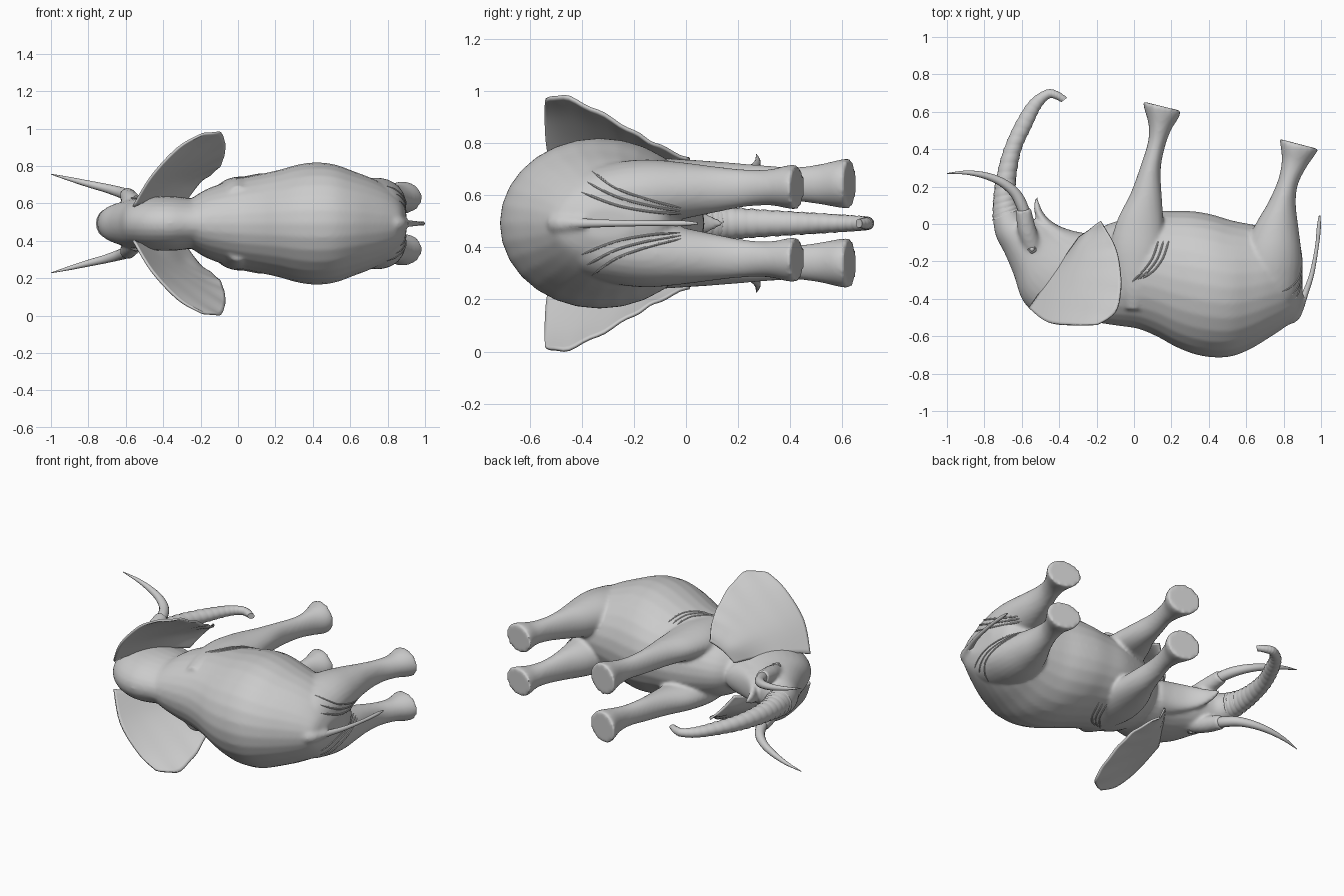
import bpy, bmesh, math
from mathutils import Vector

MID = 0.492  # height of the symmetry plane: the animal lies on its side

old = bpy.data.objects.get("Cube")
if old:
    bpy.data.objects.remove(old, do_unlink=True)

skin = bpy.data.materials.new("plain grey")
skin.use_nodes = True
GREY = (0.6, 0.6, 0.6, 1)
skin.diffuse_color = GREY
skin.node_tree.nodes["Principled BSDF"].inputs["Base Color"].default_value = GREY


def select(ob):
    bpy.ops.object.select_all(action='DESELECT')
    ob.select_set(True)
    bpy.context.view_layer.objects.active = ob


def finish(bm, name, angle=40):
    bmesh.ops.recalc_face_normals(bm, faces=bm.faces)
    me = bpy.data.meshes.new(name)
    bm.to_mesh(me)
    bm.free()
    me.materials.append(skin)
    ob = bpy.data.objects.new(name, me)
    bpy.context.collection.objects.link(ob)
    select(ob)
    bpy.ops.object.shade_smooth_by_angle(angle=math.radians(angle))
    return ob


def spline(pts, steps):
    """Catmull-Rom interpolation of equally long tuples."""
    out = []
    for i in range(len(pts) - 1):
        a, b, c, d = (pts[max(0, min(len(pts) - 1, i + k))] for k in (-1, 0, 1, 2))
        for s in range(steps):
            t = s / steps
            out.append([q + 0.5 * t * (r - p + t * (2*p - 5*q + 4*r - u + t * (3*(q - r) + u - p)))
                        for p, q, r, u in zip(a, b, c, d)])
    out.append(list(pts[-1]))
    return out


def skin_rings(bm, rings):
    n = len(rings[0])
    for r, q in zip(rings, rings[1:]):
        for j in range(n):
            bm.faces.new((r[j], r[(j + 1) % n], q[(j + 1) % n], q[j]))
    bm.faces.new(rings[0])
    bm.faces.new(rings[-1])


def loft(bm, ribs, n=28, steps=4, ripple=0.0):
    """Rib: x, y of one edge, x, y of the other edge, side offset, half width."""
    rings = []
    for k, (x1, y1, x2, y2, off, w) in enumerate(spline(ribs, steps)):
        g = 1 + (ripple if k % 3 == 0 else 0)
        ring = []
        for j in range(n):
            a = 2 * math.pi * j / n
            c, s = math.cos(a) * g, math.sin(a) * g
            ring.append(bm.verts.new(((x1 + x2) / 2 + c * (x1 - x2) / 2,
                                      (y1 + y2) / 2 + c * (y1 - y2) / 2,
                                      MID + off + s * w)))
        rings.append(ring)
    skin_rings(bm, rings)


def tube(bm, pts, n=14, steps=5):
    """Round tube through points x, y, z offset, radius."""
    path = spline(pts, steps)
    rings = []
    for i, p in enumerate(path):
        d = Vector(path[min(i + 1, len(path) - 1)][:3]) - Vector(path[max(i - 1, 0)][:3])
        u = d.cross(Vector((0.3, 0.2, 1))).normalized()
        v = d.cross(u).normalized()
        c = Vector((p[0], p[1], MID + p[2]))
        rings.append([bm.verts.new(c + p[3] * (math.cos(a) * u + math.sin(a) * v))
                      for a in (2 * math.pi * j / n for j in range(n))])
    skin_rings(bm, rings)


def flip(pts, side, k):
    return [p[:k] + (p[k] * side,) + p[k + 1:] for p in pts]


# Torso, head, jaw, tusk sockets and legs, fused into one skin
bm = bmesh.new()
torso = [(-.27, -.51, -.25, -.08, .125), (-.18, -.53, -.18, -.02, .178), (-.08, -.545, -.08, .02, .217),
         (.02, -.56, .02, .05, .245), (.12, -.60, .12, .07, .265), (.22, -.655, .22, .07, .287),
         (.32, -.695, .32, .068, .315), (.42, -.713, .42, .05, .327), (.52, -.708, .52, .02, .315),
         (.62, -.67, .62, .0, .279), (.72, -.61, .72, -.02, .24), (.81, -.55, .81, -.05, .19),
         (.87, -.50, .87, -.10, .13), (.90, -.42, .90, -.20, .06)]
head = [(-.12, -.53, -.14, -.06, .15), (-.25, -.525, -.22, -.06, .135), (-.38, -.54, -.30, -.05, .145),
        (-.5, -.50, -.36, -.04, .145), (-.595, -.41, -.42, -.01, .138), (-.64, -.28, -.47, .01, .132),
        (-.69, -.16, -.53, .02, .118), (-.74, -.06, -.59, .04, .098), (-.755, .05, -.62, .09, .077),
        (-.75, .12, -.625, .15, .063)]
jaw = [(-.4, -.25, -.25, -.05, .11), (-.45, -.12, -.33, -.035, .095), (-.51, .0, -.42, .0, .07),
       (-.535, .08, -.485, .06, .04), (-.525, .15, -.518, .148, .006)]
for part in (torso, head, jaw):
    loft(bm, [p[:4] + (0, p[4]) for p in part])
hind = [(.62, -.52, .80, -.52, .06, .06), (.57, -.40, .87, -.40, .085, .115), (.56, -.26, .895, -.27, .10, .135),
        (.59, -.13, .895, -.15, .115, .13),
        (.65, .0, .878, -.01, .125, .108), (.72, .12, .865, .11, .13, .088), (.772, .24, .876, .21, .135, .072),
        (.79, .34, .92, .30, .138, .069), (.783, .42, .965, .365, .14, .083), (.778, .455, .988, .40, .138, .086)]
fore = [(-.06, -.46, .06, -.46, .12, .08), (-.1, -.34, .13, -.34, .14, .098), (-.13, -.15, .17, -.17, .152, .1),
        (-.09, .02, .16, -.02, .16, .085),
        (-.02, .16, .15, .13, .157, .078), (.035, .31, .142, .28, .152, .071), (.075, .44, .162, .40, .15, .066),
        (.078, .53, .197, .50, .15, .077), (.054, .62, .24, .57, .152, .093), (.047, .655, .25, .605, .153, .096)]
for side in (1, -1):
    loft(bm, flip(hind, side, 4))
    loft(bm, flip(fore, side, 4))
    tube(bm, flip([(-.53, -.16, .08, .05), (-.57, -.04, .122, .05), (-.592, .08, .152, .042)], side, 2))
# Thick root of the tail
tube(bm, [(.78, -.49, 0, .055), (.845, -.485, 0, .045), (.885, -.44, 0, .028), (.91, -.385, 0, .018)])
body = finish(bm, "body")
mod = body.modifiers.new("fuse", 'REMESH')
mod.mode, mod.voxel_size = 'VOXEL', 0.011
mod.use_smooth_shade = True
mod = body.modifiers.new("soften", 'SMOOTH')
mod.factor, mod.iterations = 0.5, 5
select(body)
for i, m in enumerate(("fuse", "soften")):
    bpy.ops.object.modifier_move_to_index(modifier=m, index=0)
    bpy.ops.object.modifier_apply(modifier=m)

# Ringed trunk curling over at the tip
bm = bmesh.new()
trunk = [(-.755, .02, -.61, .08, .079), (-.752, .12, -.63, .15, .065), (-.735, .25, -.63, .26, .054),
         (-.695, .40, -.602, .40, .045), (-.63, .545, -.548, .52, .037), (-.555, .66, -.50, .62, .03),
         (-.47, .717, -.455, .67, .025), (-.41, .71, -.42, .668, .022), (-.357, .675, -.388, .652, .016)]
loft(bm, [p[:4] + (0, p[4]) for p in trunk], n=20, steps=9, ripple=0.06)
finish(bm, "trunk", 60)

# Tail hanging from the rump
bm = bmesh.new()
tube(bm, [(.885, -.44, 0, .026), (.91, -.385, 0, .018), (.95, -.27, 0, .013),
          (.978, -.12, 0, .010), (.988, -.02, 0, .011), (.992, .045, 0, .004)])
finish(bm, "tail")

# Ear lines from root to rim, each running from the top corner to the low lobe
ear_rows = [
    [(-.56, -.45, .09), (-.51, -.38, .11), (-.46, -.30, .12), (-.40, -.22, .12), (-.34, -.14, .115), (-.29, -.07, .105)],
    [(-.46, -.525, .255), (-.41, -.42, .25), (-.36, -.31, .24), (-.32, -.21, .225), (-.285, -.11, .20), (-.245, -.04, .17)],
    [(-.32, -.54, .405), (-.23, -.45, .405), (-.19, -.32, .355), (-.19, -.21, .305), (-.20, -.11, .26), (-.21, -.01, .215)],
    [(-.20, -.54, .473), (-.10, -.47, .487), (-.07, -.34, .43), (-.08, -.20, .35), (-.11, -.10, .295), (-.18, .015, .245)]]

for side, label in ((1, "upper"), (-1, "lower")):
    # Ear
    bm = bmesh.new()
    cols = [spline(row, 5) for row in ear_rows]
    grid = [spline([c[i] for c in cols], 5) for i in range(len(cols[0]))]
    verts = []
    for i, line in enumerate(grid):
        row = []
        for k, (x, y, z) in enumerate(line):
            wave = 0.004 * math.sin(i * 1.3) * (k / (len(line) - 1)) ** 3
            row.append(bm.verts.new((x, y, MID + side * (z + wave))))
        verts.append(row)
    for r, q in zip(verts, verts[1:]):
        for k in range(len(r) - 1):
            bm.faces.new((r[k], r[k + 1], q[k + 1], q[k]))
    ear = finish(bm, label + "_ear")
    mod = ear.modifiers.new("thickness", 'SOLIDIFY')
    mod.thickness, mod.offset = 0.012, 0

    # Tusk
    bm = bmesh.new()
    tube(bm, flip([(-.575, .02, .14, .03), (-.60, .10, .156, .031), (-.64, .17, .170, .028), (-.71, .225, .19, .023),
                   (-.80, .26, .212, .018), (-.90, .275, .238, .011), (-1.0, .270, .264, .002)], side, 2))
    finish(bm, label + "_tusk")


def fold(bm, pts, axis, side, r):
    """Raised crease laid on the body; points are (y, z offset) or (x, y)."""
    path = []
    for a, b in spline(pts, 3):
        if axis == 'x':
            hit, p, _, _ = body.ray_cast(Vector((2, a, MID + side * b)), Vector((-1, 0, 0)))
        else:
            hit, p, _, _ = body.ray_cast(Vector((a, b, MID + side * 2)), Vector((0, 0, -side)))
        if hit:
            path.append((p.x, p.y, p.z - MID, r))
    if len(path) > 2:
        path[0] = path[0][:3] + (0.001,)
        path[-1] = path[-1][:3] + (0.001,)
        tube(bm, path, n=8, steps=2)


# Skin folds on the rump and behind the shoulder, and the eyes
for side, label in ((1, "upper"), (-1, "lower")):
    bm = bmesh.new()
    for k in range(3):
        fold(bm, [(-.02, .035 + .012 * k), (-.14, .045 + .022 * k), (-.27, .07 + .033 * k),
                  (-.40 + .02 * k, .12 + .04 * k)], 'x', side, .005)
    for k in range(3):
        d = .028 * k
        fold(bm, [(-.01 + d, -.31 + .01 * k), (.05 + d, -.25), (.10 + d, -.18), (.13 + d, -.09)], 'z', side, .005)
    finish(bm, label + "_skin_folds")
    bm = bmesh.new()
    hit, p, _, _ = body.ray_cast(Vector((-.545, -.135, MID + side * 2)), Vector((0, 0, -side)))
    bmesh.ops.create_uvsphere(bm, u_segments=16, v_segments=10, radius=.013)
    bmesh.ops.translate(bm, verts=bm.verts, vec=p - Vector((0, 0, side * .004)))
    h = p.z - MID - side * .004
    for sgn in (1, -1):
        tube(bm, [(p.x - .026, p.y, h, .003), (p.x, p.y + sgn * .017, h + side * .003, .006),
                  (p.x + .026, p.y, h, .003)], n=8)
    finish(bm, label + "_eye")
